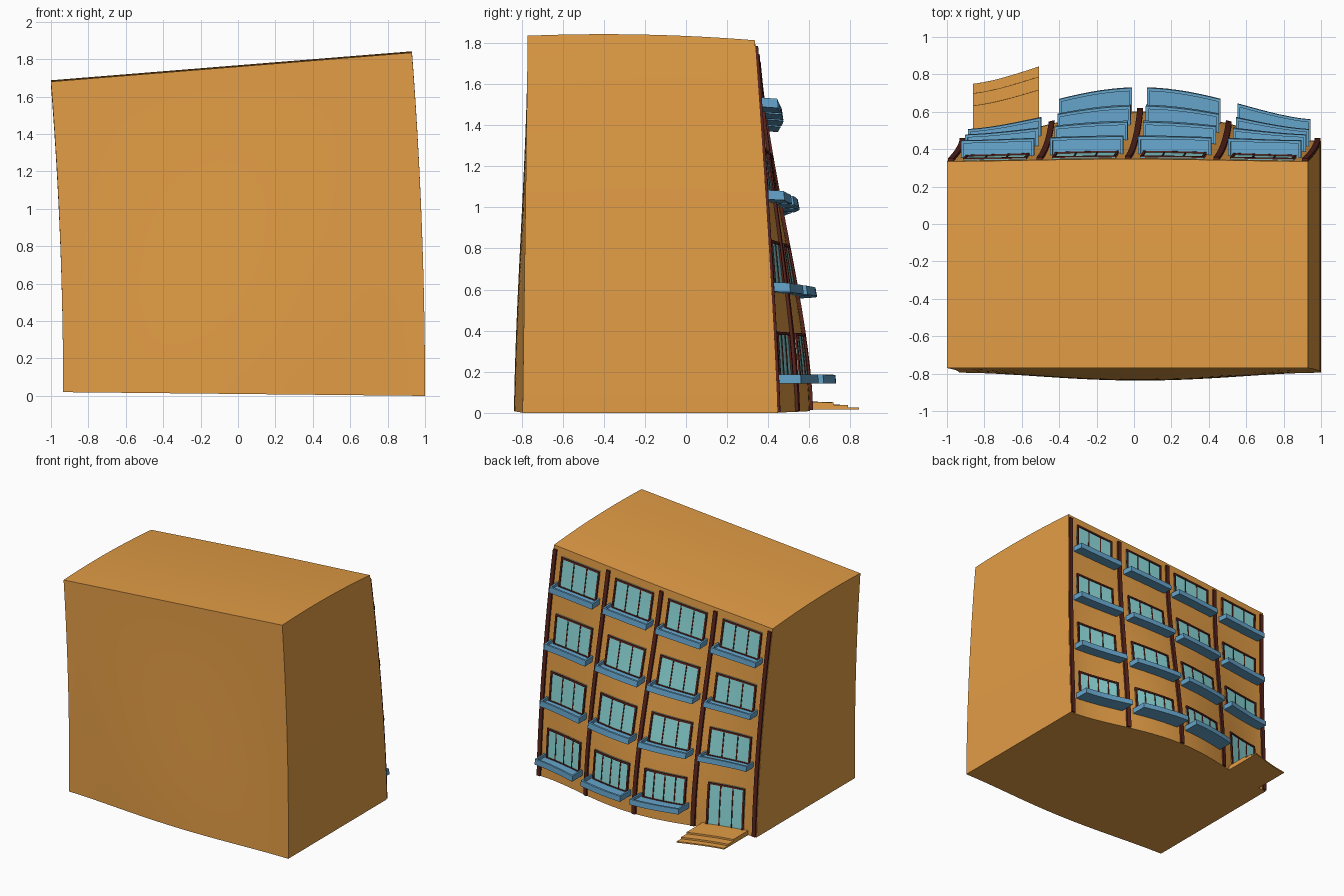
import bpy, bmesh
from mathutils import Vector

if "Cube" in bpy.data.objects:
    bpy.data.objects.remove(bpy.data.objects["Cube"])


def material(name, rgb):
    m = bpy.data.materials.new(name)
    m.use_nodes = True
    m.diffuse_color = (*rgb, 1)
    m.node_tree.nodes["Principled BSDF"].inputs["Base Color"].default_value = (*rgb, 1)
    return m


WALL = material("ochre wall", (0.76, 0.335, 0.06))
BLUE = material("balcony blue", (0.13, 0.37, 0.59))
GLASS = material("teal glass", (0.27, 0.70, 0.70))
TRIM = material("dark red trim", (0.1, 0.018, 0.012))


def warp(p):
    """Straight block space (across, depth, height) to the bent building.
    Depth -1..0 is front to back wall; above 0 is distance out from the back wall."""
    u, d, t = p
    left, right = -0.935 - 0.065 * t * t, 1.0 - 0.07 * t * t
    x = left + (right - left) * (u + 1) / 2
    tc = min(max(t, 0), 1)
    bell = max(1 - u * u, 0) ** 2
    sag = 1 - tc * tc * (3 - 2 * tc)
    out = max(d, 0)
    back = 0.445 - 0.11 * tc ** 1.2 + (0.012 + 0.146 * sag) * bell * (1 + out)
    front = -0.795 + 0.025 * tc - 0.042 * sag * bell
    y = back + out if d > 0 else back + (back - front) * d
    base = 0.01 - 0.01 * u
    top = 1.765 + 0.0775 * u - 0.03 * ((y + 0.4) / 0.74) ** 2
    return Vector((x, y, base + (top - base) * t))


def part(name, mat, boxes, step=0.06):
    """Make one object from boxes (u0, u1, d0, d1, t0, t1), sliced finely and bent."""
    bm = bmesh.new()
    for box in boxes:
        lo, hi = Vector(box[0::2]), Vector(box[1::2])
        b = bmesh.new()
        bmesh.ops.create_cube(b, size=1)
        for v in b.verts:
            v.co = Vector(((lo[i] + hi[i]) / 2 + v.co[i] * (hi[i] - lo[i]) for i in range(3)))
        for axis in range(3):
            n = int((hi[axis] - lo[axis]) / step)
            normal = Vector((axis == 0, axis == 1, axis == 2))
            for k in range(1, n + 1):
                cut = lo[axis] + (hi[axis] - lo[axis]) * k / (n + 1)
                bmesh.ops.bisect_plane(b, geom=b.verts[:] + b.edges[:] + b.faces[:],
                                       plane_co=normal * cut, plane_no=normal)
        for v in b.verts:
            v.co = warp(v.co)
        temp = bpy.data.meshes.new("temp")
        b.to_mesh(temp)
        b.free()
        bm.from_mesh(temp)
        bpy.data.meshes.remove(temp)
    mesh = bpy.data.meshes.new(name)
    bm.to_mesh(mesh)
    bm.free()
    mesh.materials.append(mat)
    obj = bpy.data.objects.new(name, mesh)
    bpy.context.collection.objects.link(obj)
    bpy.ops.object.select_all(action='DESELECT')
    obj.select_set(True)
    bpy.context.view_layer.objects.active = obj
    bpy.ops.object.shade_smooth_by_angle(angle=0.5)


def glazing(name, u, half, t0, t1, panes):
    """Glass plate with a raised frame and upright bars."""
    w, h = 0.014, 0.008
    part(name + "_glass", GLASS, [(u - half, u + half, -0.005, 0.005, t0, t1)])
    bars = [(u - half, u + half, -0.005, 0.013, t, t + h) for t in (t0, t1 - h)]
    bars += [(u + s * (half - w / 2) - w / 2, u + s * (half - w / 2) + w / 2,
              -0.005, 0.013, t0 + h, t1 - h) for s in (-1, 1)]
    for k in range(1, panes):
        c = u - half + 2 * half * k / panes
        bars.append((c - 0.004, c + 0.004, -0.005, 0.009, t0 + h, t1 - h))
    part(name + "_frame", TRIM, bars)


def balcony(name, u, t, depth):
    """Shallow tray: floor, front lip and two end lips."""
    half, rim, low, high = 0.202, 0.014, t - 0.012, t + 0.013
    part(name, BLUE, [
        (u - half, u + half, -0.005, depth, low, t),
        (u - half, u + half, depth - rim, depth, t, high),
        (u - half, u - half + rim, -0.005, depth - rim, t, high),
        (u + half - rim, u + half, -0.005, depth - rim, t, high)])


# Main block
part("building_body", WALL, [(-1, 1, -1, 0, 0, 1)], step=0.05)

# Upright ribs between the bays and just inside the back corners
for i, u in enumerate((-0.981, -0.49, 0, 0.49, 0.981)):
    part(f"rib_{i + 1}", TRIM, [(u - 0.016, u + 0.016, -0.005, 0.014, 0.002, 0.985)])

# Windows and balconies, with the door in the lowest right bay
for col, u in enumerate((-0.74, -0.246, 0.242, 0.74)):
    for row in range(4):
        t = 0.091 + 0.2485 * row
        if row == 0 and col == 0:
            glazing("door", u, 0.148, 0.012, 0.218, 3)
            continue
        label = f"{row + 1}_{col + 1}"
        glazing("window_" + label, u, 0.176, t - 0.005, t + 0.129, 4 if row == 0 else 3)
        balcony("balcony_" + label, u, t, 0.118 if row == 0 else 0.09)

# Entrance steps
part("entrance_steps", WALL, [(-0.923, -0.558, -0.01, reach, 0, rise)
                              for reach, rise in ((0.3, 0.006), (0.25, 0.014), (0.185, 0.022))])
